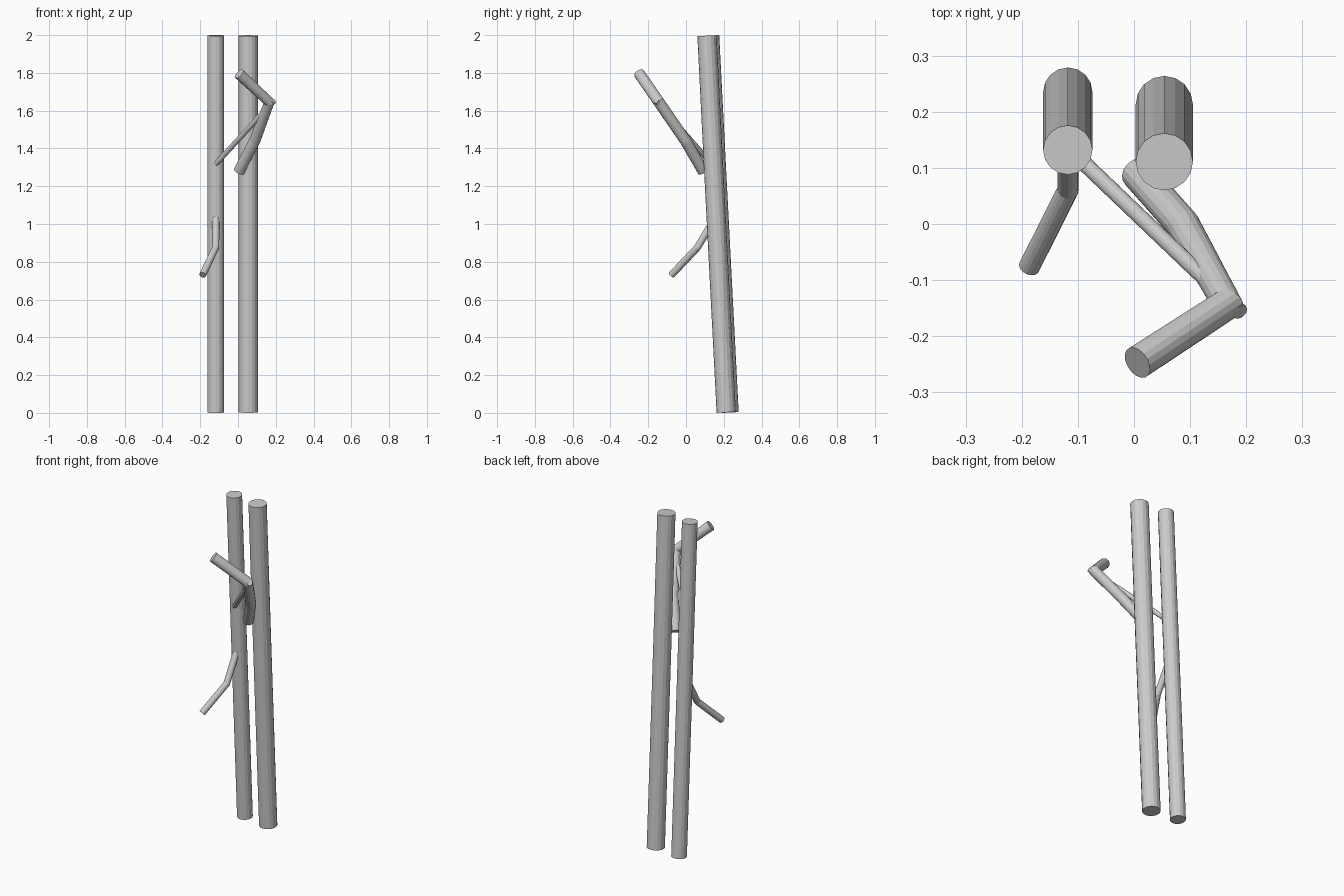
import bpy, bmesh, math
from mathutils import Vector

if "Cube" in bpy.data.objects:
    bpy.data.objects.remove(bpy.data.objects["Cube"])


def tube(name, points, radius, sides=16):
    """Sweep a capped round section along a polyline."""
    pts = [Vector(p) for p in points]
    segs = [(b - a).normalized() for a, b in zip(pts, pts[1:])]
    tangents = [segs[0]] + [(a + b).normalized() for a, b in zip(segs, segs[1:])] + [segs[-1]]
    bm = bmesh.new()
    u = tangents[0].orthogonal().normalized()
    rings = []
    for i, (p, t) in enumerate(zip(pts, tangents)):
        if i:  # carry the section along without twisting
            u = tangents[i - 1].rotation_difference(t) @ u
        v = t.cross(u)
        angles = [2 * math.pi * k / sides for k in range(sides)]
        rings.append([bm.verts.new(p + radius * (u * math.cos(a) + v * math.sin(a)))
                      for a in angles])
    for r0, r1 in zip(rings, rings[1:]):
        for k in range(sides):
            n = (k + 1) % sides
            bm.faces.new((r0[k], r0[n], r1[n], r1[k]))
    bm.faces.new(rings[0][::-1])
    bm.faces.new(rings[-1])
    bmesh.ops.recalc_face_normals(bm, faces=bm.faces)
    mesh = bpy.data.meshes.new(name)
    bm.to_mesh(mesh)
    bm.free()
    obj = bpy.data.objects.new(name, mesh)
    bpy.context.collection.objects.link(obj)
    return obj


# Two long leaning stems
tube("left_stem", [(-0.118, 0.235, 0.002), (-0.118, 0.173, 1.2), (-0.118, 0.132, 1.998)], 0.044)
tube("right_stem", [(0.054, 0.213, 0.003), (0.054, 0.151, 1.2), (0.054, 0.111, 1.997)], 0.051)

# Drooping twig on the left stem
tube("lower_branch", [(-0.118, 0.165, 1.05), (-0.118, 0.06, 0.875), (-0.187, -0.077, 0.73)], 0.019)

# Thick elbowed branch folding back at its top
tube("upper_branch", [(0.006, 0.091, 1.28), (0.088, -0.002, 1.44),
                      (0.166, -0.143, 1.645), (0.006, -0.247, 1.795)], 0.03)

# Thin brace from the left stem through the elbow
tube("thin_brace", [(-0.12, 0.138, 1.315), (0.105, -0.077, 1.56), (0.19, -0.157, 1.65)], 0.014)
